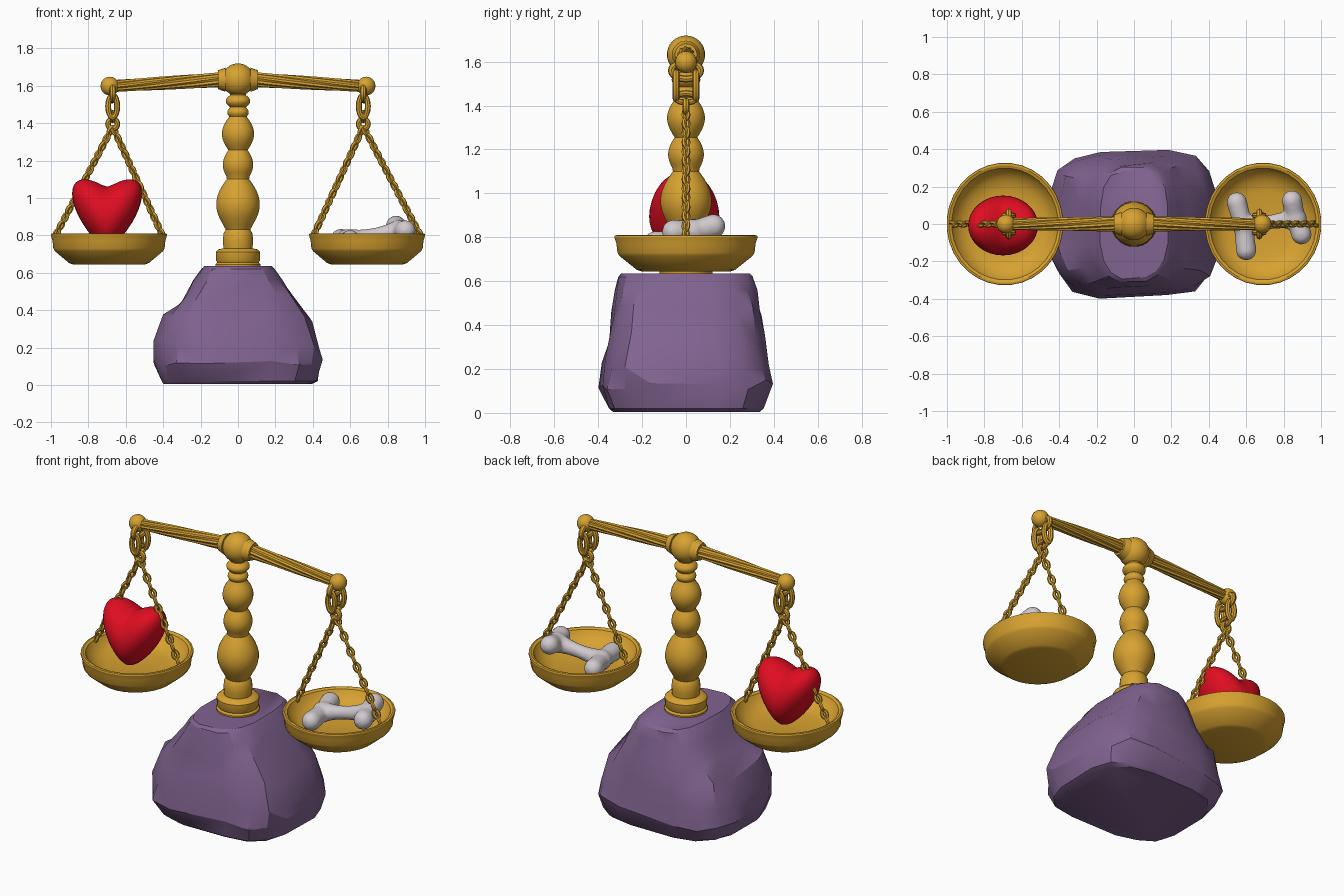
import bpy, bmesh, math, random
from mathutils import Vector, Matrix

if "Cube" in bpy.data.objects:
    bpy.data.objects.remove(bpy.data.objects["Cube"])

random.seed(11)

def material(name, rgb):
    m = bpy.data.materials.new(name)
    m.diffuse_color = (*rgb, 1)
    m.use_nodes = True
    m.node_tree.nodes["Principled BSDF"].inputs["Base Color"].default_value = m.diffuse_color
    return m

GOLD = material("gold", (0.68, 0.36, 0.03))
PURPLE = material("purple stone", (0.22, 0.125, 0.28))
RED = material("red", (0.74, 0.004, 0.015))
BONE = material("bone white", (0.64, 0.59, 0.62))

def finish(name, bm, mat, angle=40):
    bmesh.ops.recalc_face_normals(bm, faces=bm.faces[:])
    me = bpy.data.meshes.new(name)
    bm.to_mesh(me)
    bm.free()
    ob = bpy.data.objects.new(name, me)
    bpy.context.collection.objects.link(ob)
    me.materials.append(mat)
    bpy.ops.object.select_all(action='DESELECT')
    ob.select_set(True)
    bpy.context.view_layer.objects.active = ob
    bpy.ops.object.shade_smooth_by_angle(angle=math.radians(angle))
    return ob

def skin(bm, rings):
    """Bridge a list of point rings and cap both ends."""
    vs = [[bm.verts.new(p) for p in r] for r in rings]
    n = len(vs[0])
    for a, b in zip(vs, vs[1:]):
        for i in range(n):
            bm.faces.new((a[i], a[(i + 1) % n], b[(i + 1) % n], b[i]))
    bm.faces.new(vs[0])
    bm.faces.new(vs[-1])

def circle(x, z, rx, ry, n, p=2.0):
    """Horizontal (super)ellipse ring."""
    pts = []
    for i in range(n):
        t = math.tau * (i + 0.5) / n
        c, s = math.cos(t), math.sin(t)
        pts.append(Vector((x + rx * math.copysign(abs(c) ** (2 / p), c),
                           ry * math.copysign(abs(s) ** (2 / p), s), z)))
    return pts

def ball(bm, pos, r, u=20, v=12):
    bmesh.ops.create_uvsphere(bm, u_segments=u, v_segments=v, radius=r,
                              matrix=Matrix.Translation(pos))

def link(bm, mat, length, width, wire, n=14, m=6):
    """Oval chain link: long axis local z, lying in the local xz plane."""
    vs = []
    for i in range(n):
        t = math.tau * i / n
        d = Vector((math.cos(t), 0, math.sin(t)))
        c = Vector((d.x * (width / 2 - wire), 0, d.z * (length / 2 - wire)))
        vs.append([bm.verts.new(mat @ (c + wire * (d * math.cos(math.tau * j / m)
                   + Vector((0, math.sin(math.tau * j / m), 0))))) for j in range(m)])
    for i in range(n):
        a, b = vs[i], vs[(i + 1) % n]
        for j in range(m):
            k = (j + 1) % m
            bm.faces.new((a[j], b[j], b[k], a[k]))

# Rough boulder base with chamfered corners
bm = bmesh.new()
rings = []
for z, rx, ry, p in [(0.005, .405, .345, 3.2), (.02, .425, .36, 3.4), (.12, .452, .398, 3.6),
                     (.22, .45, .385, 3.6), (.35, .405, .36, 3.4), (.46, .31, .345, 3.2),
                     (.56, .24, .325, 3), (.62, .2, .31, 3), (.635, .185, .295, 3)]:
    ring = circle(0, z, rx, ry, 16, p)
    for q in ring:
        f = random.uniform(0.96, 1.015)
        q.x *= f
        q.y *= f
        if 0.1 < z < 0.5:
            q.z += random.uniform(-.03, .03)
    rings.append(ring)
skin(bm, rings)
bmesh.ops.triangulate(bm, faces=[f for f in bm.faces if len(f.verts) == 4])
finish("boulder_base", bm, PURPLE, 30)

# Turned column: foot, then bulbs between narrow necks
prof = [(.62, .12), (.645, .122), (.655, .112), (.665, .118), (.71, .12), (.725, .105),
        (.73, .078), (.77, .082), (.81, .078), (.83, .066)]
def bulb(z0, z1, neck, rad):
    for i in range(1, 9):
        t = i / 9
        prof.append((z0 + (z1 - z0) * t, neck + (rad - neck) * math.sin(math.pi * t) ** .9))
    prof.append((z1, neck))
bulb(.83, 1.10, .06, .118)
bulb(1.10, 1.255, .052, .082)
bulb(1.255, 1.43, .05, .087)
bulb(1.43, 1.485, .042, .058)
bulb(1.485, 1.55, .042, .066)
prof.append((1.60, .045))
bm = bmesh.new()
skin(bm, [circle(0, z, r, r, 24) for z, r in prof])
finish("column", bm, GOLD)

# Central hub with a collar on each side
bm = bmesh.new()
ball(bm, (0, 0, 1.632), .087, 24, 16)
for s in (-1, 1):
    bmesh.ops.create_cone(bm, cap_ends=True, segments=20, radius1=.064, radius2=.05, depth=.04,
                          matrix=Matrix.Translation((s * .088, 0, 1.632))
                          @ Matrix.Rotation(s * math.pi / 2, 4, 'Y'))
finish("hub", bm, GOLD)

for s, side in ((-1, "left"), (1, "right")):
    # Twisted, fluted beam arm drooping to a ball end
    bm = bmesh.new()
    rings = []
    for k in range(15):
        t = k / 14
        r = .041 - .009 * t
        ring = []
        for i in range(20):
            a = math.tau * i / 20 + t * 1.2
            q = r * (1 if i % 2 else .84)
            ring.append((s * (.05 + .62 * t), q * math.cos(a), 1.634 - .036 * t + q * math.sin(a)))
        rings.append(ring)
    skin(bm, rings)
    finish(side + "_beam_arm", bm, GOLD, 20)
    bm = bmesh.new()
    ball(bm, (s * .685, 0, 1.598), .05)
    finish(side + "_beam_end", bm, GOLD)

    # Hanger: shackle, two side links and a lower ring
    bm = bmesh.new()
    ax = s * .67
    turn = Matrix.Rotation(math.pi / 2, 4, 'Z')
    link(bm, Matrix.Translation((ax, 0, 1.56)) @ turn, .11, .165, .016, 20, 8)
    for y in (-.045, .045):
        link(bm, Matrix.Translation((ax, y, 1.49)), .15, .08, .016, 20, 8)
    link(bm, Matrix.Translation((ax, 0, 1.435)) @ turn, .07, .12, .014, 20, 8)
    link(bm, Matrix.Translation((ax, 0, 1.395)), .08, .08, .015, 20, 8)
    finish(side + "_hanger", bm, GOLD)

    # Two chains from the ring to the pan rim
    bm = bmesh.new()
    top = Vector((ax, 0, 1.38))
    for foot in (s * .69 - .29, s * .69 + .29):
        d = Vector((foot, 0, .79)) - top
        rot = d.to_track_quat('Z', 'Y').to_matrix().to_4x4()
        count = 14
        for i in range(count):
            link(bm, Matrix.Translation(top + d * ((i + .5) / count)) @ rot
                 @ Matrix.Rotation(math.radians(45 + 90 * (i % 2)), 4, 'Z'), .066, .048, .0105)
    finish(side + "_chains", bm, GOLD)

    # Pan: outside up to the rim, then down to the inner floor
    bm = bmesh.new()
    skin(bm, [circle(s * .69, z, r, r * 1.05, 32) for z, r in
              [(.645, .195), (.652, .215), (.715, .29), (.73, .299), (.77, .303),
               (.80, .312), (.808, .31), (.81, .30), (.803, .285), (.77, .268),
               (.735, .225), (.72, .17)]])
    finish(side + "_pan", bm, GOLD, 30)

# Heart: sphere sheared upward away from its middle
bm = bmesh.new()
bmesh.ops.create_uvsphere(bm, u_segments=32, v_segments=20, radius=1)
for v in bm.verts:
    x, y, z = v.co
    lift = math.sqrt(x * x + .01) - .1
    v.co = (-.70 + .187 * x, -.008 + .16 * y, .895 + .165 * (z + .86 * lift))
finish("heart", bm, RED, 50)

# Bone: flared shaft between two pairs of knobs, fused and smoothed
bm = bmesh.new()
a, b = Vector((.585, -.01, .775)), Vector((.865, .03, .825))
for k in range(13):
    ball(bm, a.lerp(b, k / 12), .04 + .02 * (k / 6 - 1) ** 2, 16, 10)
for end, knobs in ((a, [(.55, .115, .78), (.60, -.14, .772)]),
                   (b, [(.845, .125, .85), (.895, -.055, .825)])):
    for p in knobs:
        for k in range(1, 9):
            ball(bm, end.lerp(Vector(p), k / 8), .05 + .006 * k / 8, 16, 10)
bone = finish("bone", bm, BONE, 50)
fuse = bone.modifiers.new("fuse", 'REMESH')
fuse.mode = 'VOXEL'
fuse.voxel_size = .011
fuse.use_smooth_shade = True
relax = bone.modifiers.new("relax", 'SMOOTH')
relax.iterations = 6
